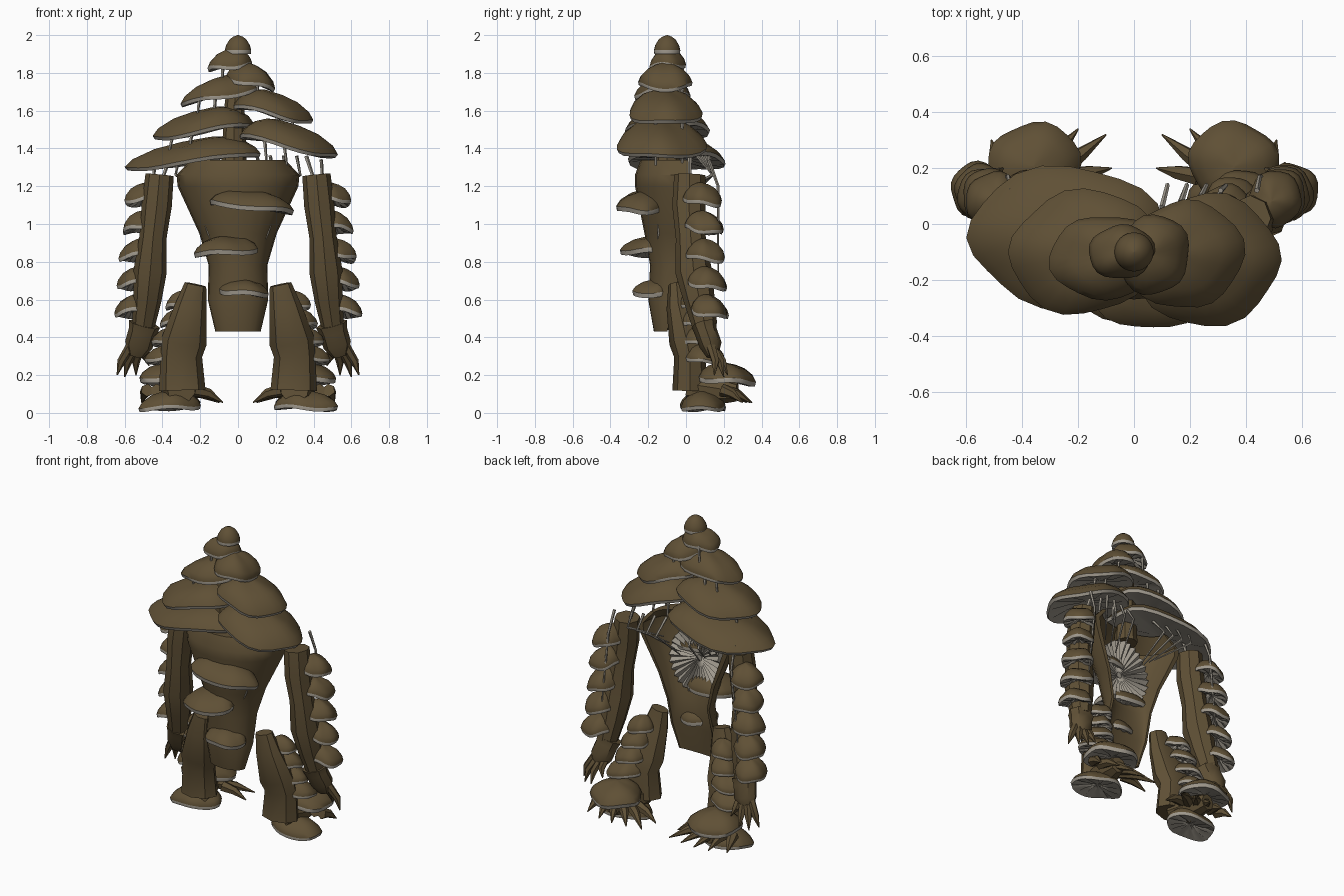
import bpy, bmesh, random
from math import sin, cos, pi, radians
from mathutils import Vector, Euler

random.seed(4)
if "Cube" in bpy.data.objects:
    bpy.data.objects.remove(bpy.data.objects["Cube"])


def material(name, rgb):
    m = bpy.data.materials.new(name)
    m.use_nodes = True
    m.diffuse_color = (*rgb, 1)
    m.node_tree.nodes["Principled BSDF"].inputs["Base Color"].default_value = (*rgb, 1)
    return m


BROWN, GILL = 0, 1
MATERIALS = [material("bark brown", (0.115, 0.08, 0.036)),
             material("gill grey", (0.34, 0.31, 0.26))]


def loft(name, rings, bands):
    """Skin a stack of equal rings; bands holds one colour per gap."""
    bm = bmesh.new()
    loops = [[bm.verts.new(p) for p in ring] for ring in rings]
    n = len(loops[0])
    for a, b, colour in zip(loops, loops[1:], bands):
        for i in range(n):
            j = (i + 1) % n
            bm.faces.new((a[i], a[j], b[j], b[i])).material_index = colour
    bm.faces.new(loops[0]).material_index = bands[0]
    bm.faces.new(loops[-1]).material_index = bands[-1]
    bmesh.ops.recalc_face_normals(bm, faces=bm.faces)
    me = bpy.data.meshes.new(name)
    bm.to_mesh(me)
    bm.free()
    for m in MATERIALS:
        me.materials.append(m)
    ob = bpy.data.objects.new(name, me)
    bpy.context.collection.objects.link(ob)
    parts.append(ob)


parts = []


def tube(name, path, radii, colour=BROWN, sides=8, squash=1):
    """Round limb through the path points with a radius at each."""
    pts = [Vector(p) for p in path]
    rings = []
    for i, (p, r) in enumerate(zip(pts, radii)):
        d = pts[min(i + 1, len(pts) - 1)] - pts[max(i - 1, 0)]
        u = d.cross(Vector((0, 1, 0.05))).normalized()
        v = d.cross(u).normalized()
        rings.append([p + u * (r * cos(2 * pi * k / sides)) + v * (r * squash * sin(2 * pi * k / sides))
                      for k in range(sides)])
    loft(name, rings, [colour] * (len(rings) - 1))


def cap(name, centre, rx, ry, h, tilt=(0, 0), apex=(0, 0), lip=0.025, wild=1):
    """Fungus cap: brown dome, thin grey lip and pleated grey gills."""
    n = 24
    p, q, s = (random.uniform(0, 2 * pi) for _ in range(3))
    rot = Euler((radians(tilt[0]), radians(tilt[1]), 0)).to_matrix()
    profile = [(0.03, 1), (0.35, 0.9), (0.65, 0.7), (0.9, 0.33), (1, 0),
               (0.97, None), (0.5, None), (0.06, None)]
    rings = []
    for f, top in profile:
        ring = []
        for i in range(n):
            a = 2 * pi * i / n
            w = 1 + wild * (0.04 * sin(2 * a + p) + 0.035 * sin(5 * a + q)) * f
            wave = wild * 0.09 * h * sin(3 * a + s) * f
            z = top * h if top is not None else -lip + (1 - f) * 0.35 * h
            if f == 0.5:
                z += 0.008 * (-1) ** i
            off = (1 - f) if top is not None else 0
            ring.append(rot @ Vector((rx * (f * w * cos(a) + off * apex[0]),
                                      ry * (f * w * sin(a) + off * apex[1]),
                                      z + wave)) + Vector(centre))
        rings.append(ring)
    loft(name, rings, [BROWN] * 4 + [GILL] * 3)


# Tower of overlapping caps: centre, radii, height, sideways tilt
tower = [((0, -.1, 1.92), .07, .07, .08, 0),
         ((-.045, -.1, 1.84), .115, .1, .09, -5),
         ((.07, -.11, 1.75), .135, .14, .1, 12),
         ((-.1, -.12, 1.68), .2, .155, .1, -10),
         ((.18, -.11, 1.59), .21, .2, .11, 13),
         ((-.18, -.1, 1.5), .27, .22, .11, -9),
         ((.26, -.13, 1.42), .275, .23, .12, 13),
         ((-.23, -.05, 1.34), .37, .25, .11, -7)]
for k, (c, rx, ry, h, tilt) in enumerate(tower):
    lean = 0 if k == 0 else (-.3 if tilt > 0 else .3)
    cap(f"head_cap_{k + 1}", c, rx, ry, h, (0, tilt), (lean, 0), 0.02, min(k, 1))

# Core stalk inside the tower
tube("stalk", [(-.02, -.1, 1.25), (-.02, -.1, 1.6), (0, -.1, 1.94)], [.07, .055, .03])

# Hollow torso, open at the back: height, half width, depth, back edge, hollow share
sections = [(.43, .12, .07, -.1, .1), (.6, .16, .13, -.07, .15), (.78, .155, .17, -.02, .4),
            (.95, .205, .22, 0, .8), (1.2, .32, .3, .03, .88), (1.26, .325, .3, .03, .86),
            (1.34, .25, .25, .01, .5)]
steps = 12
arc = [pi * i / steps for i in range(steps + 1)]
torso = []
for z, w, d, back, hollow in sections:
    outer = [(w * cos(a), back - d * abs(sin(a)) ** .85, z) for a in arc]
    inner = [(w * .9 * cos(a), back - d * hollow * abs(sin(a)) ** .85 + .002, z)
             for a in reversed(arc)]
    torso.append(outer + inner)
loft("torso", torso, [BROWN] * (len(torso) - 1))

# Pleated gill rosette inside the back
pleats = 56
rosette = []
for f, y, fold in ((1, -.15, 0), (1, -.09, .012), (.55, -.12, .012), (.1, -.14, .004)):
    rosette.append([(.18 * f * cos(2 * pi * i / pleats), y + fold * (-1) ** i,
                     1.04 + .21 * f * sin(2 * pi * i / pleats)) for i in range(pleats)])
loft("gill_rosette", rosette, [GILL] * 3)

# Belly shelves
cap("chest_shelf", (.07, -.24, 1.1), .23, .13, .08, (0, 6), (0, .4))
cap("belly_shelf", (-.065, -.2, .86), .175, .14, .08, (0, -3), (0, .4))
cap("hip_shelf", (.03, -.17, .645), .13, .115, .065, (0, 4), (0, .4))

for s, side in ((1, "left"), (-1, "right")):
    # Arm with flared wrist and palm
    tube(f"{side}_arm",
         [(s * .415, .02, 1.26), (s * .43, .015, 1.1), (s * .45, .025, .93), (s * .465, .04, .75),
          (s * .48, .07, .6), (s * .5, .1, .46)], [.075, .08, .072, .088, .075, .06], squash=1.1)
    tube(f"{side}_hand",
         [(s * .495, .095, .47), (s * .505, .105, .43), (s * .525, .13, .36), (s * .54, .14, .3)],
         [.085, .075, .075, .04], squash=.8)
    # Fingers
    for k, (x, y, z) in enumerate([(.47, .2, .25), (.54, .22, .2), (.6, .2, .19), (.64, .15, .2)]):
        base = Vector((s * (.49 + .025 * k), .13, .36))
        tip = Vector((s * x, y, z))
        knuckle = base.lerp(tip, .55) + Vector((s * .012, .015, 0))
        tube(f"{side}_finger_{k + 1}", [base, knuckle, tip], [.026, .022, .003], sides=6)
    # Arm shelves
    for k in range(5):
        cap(f"{side}_arm_shelf_{k + 1}", (s * (.505 + .014 * k), .09 + .008 * k, 1.13 - .148 * k),
            .098, .1, .085, (-8, s * 8), (-s * .25, -.2), .02)

    # Leg and foot
    tube(f"{side}_leg",
         [(s * .225, -.05, .68), (s * .25, -.04, .56), (s * .285, 0, .38), (s * .3, .02, .3),
          (s * .295, .02, .12)], [.058, .085, .12, .11, .123], squash=.75)
    tube(f"{side}_foot", [(s * .3, .02, .13), (s * .33, .13, .12), (s * .35, .27, .11)],
         [.08, .085, .05])
    # Leg shelves
    for k in range(4):
        cap(f"{side}_leg_shelf_{k + 1}", (s * (.38 - .025 * k), .095 - .018 * k, .29 + .095 * k),
            .11 - .01 * k, .1 - .008 * k, .07, (-6, s * 6), (-s * .25, -.3), .018)
    # Foot caps
    cap(f"{side}_sole_cap", (s * .365, .09, .035), .165, .12, .085, (0, s * 2), (-s * .2, 0), .02)
    cap(f"{side}_toe_cap", (s * .36, .215, .18), .165, .15, .085, (-4, 0), (0, -.1), .025)
    # Claws
    for k, (x, y) in enumerate([(.08, .2), (.1, .32), (.2, .34), (.3, .35), (.4, .34), (.51, .3)]):
        base = Vector((s * (.23 + .05 * k), .17 + .01 * min(k, 2), .12))
        tip = Vector((s * x, y, .055))
        tube(f"{side}_claw_{k + 1}", [base, base.lerp(tip, .5) + Vector((0, 0, .015)), tip],
             [.035, .026, .003], sides=6)

    # Hanging strands from the lowest caps to arms, shoulders and rosette
    for k in range(4):
        x = .1 + .07 * k
        tube(f"{side}_back_strand_{k + 1}",
             [(s * x, .06 + .02 * k, 1.36), (s * (x + .02), .14, 1.26),
              (s * (.07 + .04 * k), -.04, 1.08 + .03 * k)], [.01, .008, .004], GILL, 5)
    tube(f"{side}_shoulder_strand", [(s * .36, .02, 1.36), (s * .4, .02, 1.24)],
         [.012, .009], GILL, 5)
    tube(f"{side}_arm_strand", [(s * .44, .12, 1.34), (s * .45, .17, 1.2), (s * .5, .17, .7)],
         [.01, .008, .004], GILL, 5)

# Short strands between the tower caps
for k, (x, z) in enumerate([(-.2, 1.7), (-.12, 1.68), (.2, 1.61), (.28, 1.58), (-.34, 1.5),
                            (-.24, 1.51), (.14, 1.45), (.24, 1.44), (.1, 1.77), (-.08, 1.85)]):
    for y in (-.16, -.02):
        tube(f"cap_strand_{k + 1}", [(x, y, z), (x * 1.08, y, z - .13)], [.011, .006], GILL, 5)

# Smooth the soft forms, keep creases sharp
for ob in parts:
    ob.select_set(True)
bpy.context.view_layer.objects.active = parts[0]
bpy.ops.object.shade_smooth_by_angle(angle=radians(40))
